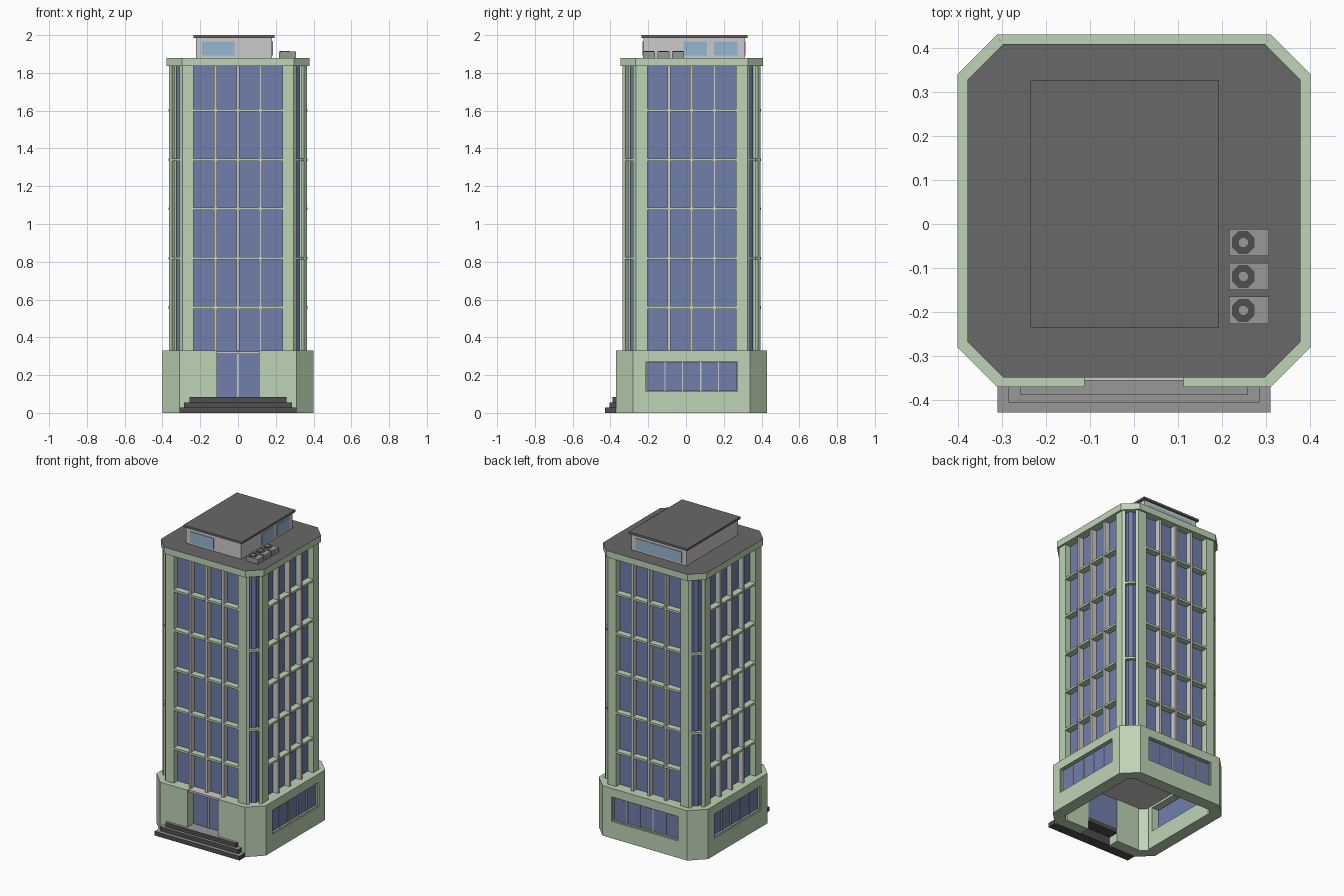
import bpy, bmesh, math
from mathutils import Matrix, Vector

if "Cube" in bpy.data.objects:
    bpy.data.objects.remove(bpy.data.objects["Cube"])

CY = 0.03                      # tower axis in y
T = math.tan(math.pi / 8)      # mitre for octagon corners


def material(name, rgb):
    m = bpy.data.materials.new(name)
    lin = [((c / 255 + 0.055) / 1.055) ** 2.4 for c in rgb]
    m.diffuse_color = (*lin, 1)
    m.use_nodes = True
    m.node_tree.nodes["Principled BSDF"].inputs["Base Color"].default_value = m.diffuse_color
    return m


GREEN = material("pale_green", (190, 212, 181))
GLASS = material("blue_glass", (112, 128, 172))
LIGHT = material("light_grey", (205, 203, 200))
ROOF = material("roof_grey", (104, 104, 104))
GREY = material("mid_grey", (152, 152, 152))
DARK = material("dark_grey", (78, 78, 78))
SKY = material("light_blue_glass", (150, 182, 208))


def finish(name, bm, *mats):
    bmesh.ops.recalc_face_normals(bm, faces=bm.faces)
    me = bpy.data.meshes.new(name)
    for m in mats:
        me.materials.append(m)
    if len(mats) > 1:          # second material on upward faces
        for f in bm.faces:
            f.material_index = int(f.normal.z > 0.5)
    bm.to_mesh(me)
    bm.free()
    ob = bpy.data.objects.new(name, me)
    bpy.context.collection.objects.link(ob)
    return ob


def prism(bm, pts, z0, z1):
    lo = [bm.verts.new((p[0], p[1], z0)) for p in pts]
    hi = [bm.verts.new((p[0], p[1], z1)) for p in pts]
    n = len(pts)
    bm.faces.new(lo[::-1])
    bm.faces.new(hi)
    for i in range(n):
        bm.faces.new((lo[i], lo[(i + 1) % n], hi[(i + 1) % n], hi[i]))


def panel(bm, ang, u0, u1, d0, d1, z0, z1, ml=0, mr=0):
    """Box on the tower side facing ang: u along it, d outward, optional mitred ends."""
    t = (d1 - d0) * T
    pts = [(u0, -d1), (u1, -d1), (u1 - mr * t, -d0), (u0 + ml * t, -d0)]
    rot = Matrix.Rotation(math.radians(ang), 3, 'Z')
    prism(bm, [(rot @ Vector((*p, 0))) + Vector((0, CY, 0)) for p in pts], z0, z1)


def panels(name, mat, items):
    bm = bmesh.new()
    for it in items:
        panel(bm, *it)
    return finish(name, bm, mat)


def boxes(name, items, *mats):
    bm = bmesh.new()
    for x0, x1, y0, y1, z0, z1 in items:
        prism(bm, [(x0, y0), (x1, y0), (x1, y1), (x0, y1)], z0, z1)
    return finish(name, bm, *mats)


def octagon(name, h, c, z0, z1, *mats):
    bm = bmesh.new()
    q = [(c, -h), (h, -c), (h, c), (c, h), (-c, h), (-h, c), (-h, -c), (-c, -h)]
    prism(bm, [(x, y + CY) for x, y in q], z0, z1)
    return finish(name, bm, *mats)


SIDES = (0, 90, 180, 270)
CORNERS = (45, 135, 225, 315)
B, TOP = 0.33, 1.84            # base top, tower glass top
FLOORS = [0.558, 0.818, 1.08, 1.34, 1.603]

# tower core, cornice and roof
octagon("tower_glass", 0.325, 0.307, 0.3, TOP, GLASS)
octagon("ground_ceiling", 0.325, 0.307, 0.288, 0.299, LIGHT)
octagon("cornice_and_roof", 0.378, 0.297, 1.837, 1.88, GREEN, ROOF)

# green pilasters on the sides and slim posts on the chamfered corners
cols = []
for a in SIDES:
    cols += [(a, -0.295, -0.235, 0.325, 0.365, B, TOP, 1, 0),
             (a, 0.235, 0.295, 0.325, 0.365, B, TOP, 0, 1)]
for a in CORNERS:
    cols += [(a, -0.0495, -0.029, 0.445, 0.4667, B, TOP, 1, 0),
             (a, 0.029, 0.0495, 0.445, 0.4667, B, TOP, 0, 1)]
panels("pilasters", GREEN, cols)

# light mullions, three per side
MX = (-0.12, 0, 0.12)
panels("mullions", LIGHT,
       [(a, u - 0.008, u + 0.008, 0.32, 0.361, B, TOP) for a in SIDES for u in MX])

# floor ledges between the mullions, and corner ledges
edges = [(-0.235, -0.128), (-0.112, -0.008), (0.008, 0.112), (0.128, 0.235)]
ledges = [(a, u0, u1, 0.32, 0.367, z - 0.007, z + 0.007)
          for a in SIDES for z in FLOORS for u0, u1 in edges]
ledges += [(a, -0.029, 0.029, 0.44, 0.467, z - 0.007, z + 0.007)
           for a in CORNERS for z in (0.818, 1.34)]
panels("floor_ledges", GREEN, ledges)

# base walls: chamfered corners, front with entrance gap, three window walls
W, Z0, Z1 = 0.243, 0.112, 0.273
walls = [(a, -0.0636, 0.0636, 0.432, 0.502, 0, B, 1, 1) for a in CORNERS]
walls += [(0, -0.31, -0.112, 0.32, 0.4, 0, B, 1, 0), (0, 0.112, 0.31, 0.32, 0.4, 0, B, 0, 1)]
for a in SIDES[1:]:
    walls += [(a, -0.31, -W, 0.32, 0.4, 0, B, 1, 0), (a, W, 0.31, 0.32, 0.4, 0, B, 0, 1),
              (a, -W, W, 0.32, 0.4, 0, Z0), (a, -W, W, 0.32, 0.4, Z1, B)]
panels("base_walls", GREEN, walls)
panels("base_windows", GLASS, [(a, -W, W, 0.37, 0.38, Z0, Z1) for a in SIDES[1:]])
panels("base_window_bars", LIGHT,
       [(a, u - 0.003, u + 0.003, 0.378, 0.385, Z0, Z1)
        for a in SIDES[1:] for u in (-0.142, -0.048, 0.048, 0.142)])
frames = []
for a in SIDES[1:]:
    frames += [(a, -W, W, 0.375, 0.392, Z0, Z0 + 0.006), (a, -W, W, 0.375, 0.392, Z1 - 0.006, Z1),
               (a, -W, -W + 0.006, 0.375, 0.392, Z0, Z1), (a, W - 0.006, W, 0.375, 0.392, Z0, Z1)]
panels("base_window_frames", GREEN, frames)

# entrance
panels("entrance_doors", GLASS, [(0, -0.112, 0.112, 0.325, 0.335, 0.085, 0.315)])
panels("entrance_frame", LIGHT,
       [(0, -0.006, 0.006, 0.33, 0.342, 0.085, 0.315),
        (0, -0.112, 0.112, 0.322, 0.385, 0.313, 0.326)])
boxes("entrance_steps", [
    (-0.31, 0.31, -0.428, -0.36, 0, 0.028),
    (-0.285, 0.285, -0.405, -0.36, 0.028, 0.056),
    (-0.258, 0.258, -0.388, -0.36, 0.056, 0.085),
    (-0.112, 0.112, -0.36, -0.29, 0.056, 0.085)], DARK, GREY)

# penthouse
boxes("penthouse_walls", [(-0.222, 0.18, -0.225, 0.312, 1.88, 1.986)], LIGHT)
boxes("penthouse_roof", [(-0.235, 0.193, -0.235, 0.325, 1.986, 2.0)], ROOF)
boxes("penthouse_windows", [
    (-0.19, -0.018, -0.229, -0.224, 1.892, 1.965),
    (-0.19, 0.15, 0.311, 0.316, 1.892, 1.965),
    (0.179, 0.184, -0.012, 0.112, 1.892, 1.965),
    (0.179, 0.184, 0.147, 0.272, 1.892, 1.965)], SKY)

# rooftop cooling units with eight-sided fans
UNITS = (-0.042, -0.119, -0.196)
boxes("cooling_units", [(0.216, 0.306, y - 0.031, y + 0.031, 1.88, 1.912) for y in UNITS], GREY)
for name, r, z, mat in (("cooling_fans", 0.028, 1.915, DARK), ("fan_hubs", 0.011, 1.917, GREY)):
    bm = bmesh.new()
    for y in UNITS:
        prism(bm, [(0.248 + r * math.cos(i * math.pi / 4 + math.pi / 8),
                    y + r * math.sin(i * math.pi / 4 + math.pi / 8)) for i in range(8)], 1.91, z)
    finish(name, bm, mat)
